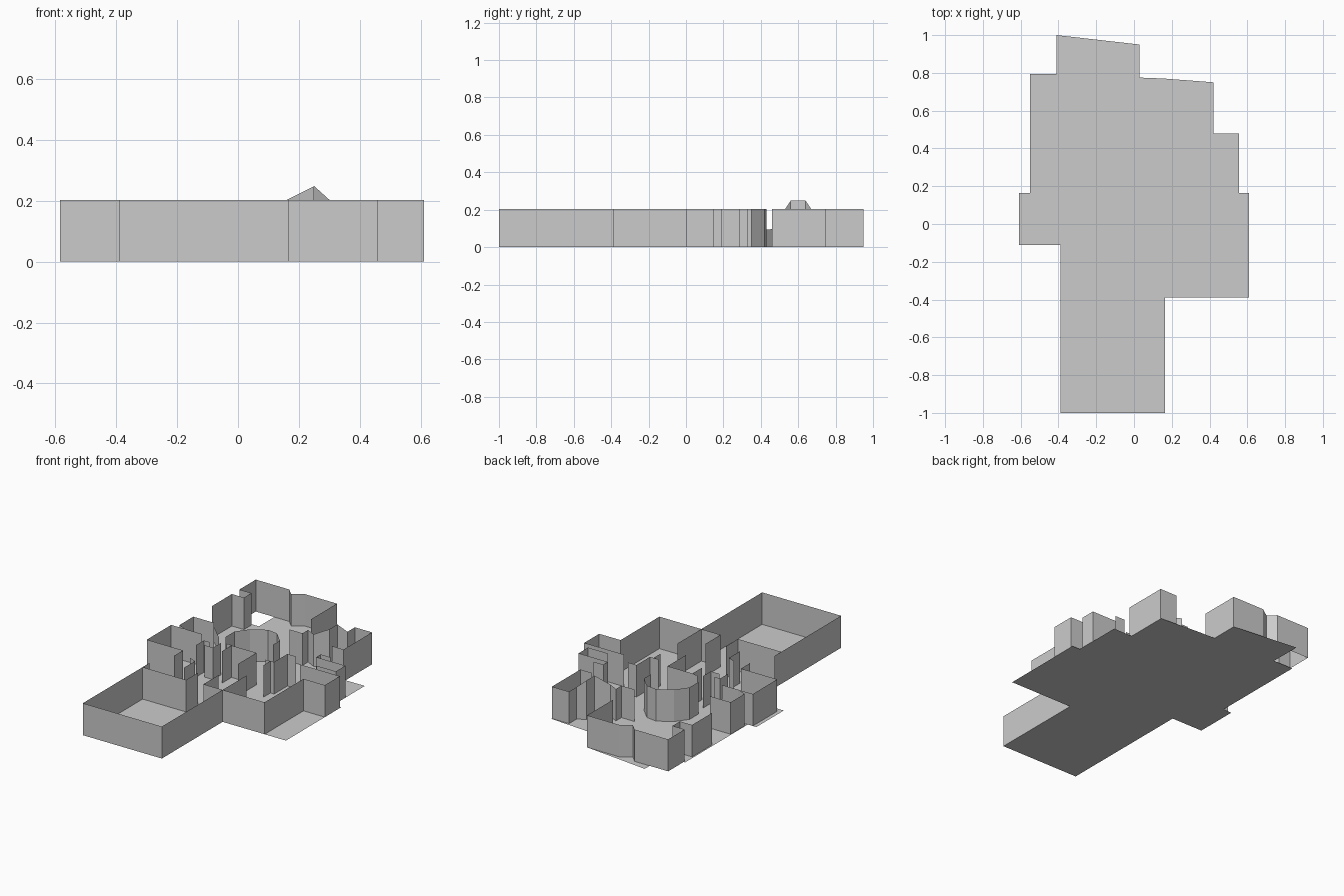
import bpy

H = 0.203  # wall height


def mesh(name, verts, faces):
    me = bpy.data.meshes.new(name)
    me.from_pydata(verts, [], faces)
    me.update()
    ob = bpy.data.objects.new(name, me)
    bpy.context.collection.objects.link(ob)


def wall(name, *pts):
    """Thin upright sheet along a plan path; optional third value is the top height."""
    n = len(pts)
    verts = [(p[0], p[1], 0) for p in pts]
    verts += [(p[0], p[1], p[2] if len(p) > 2 else H) for p in pts]
    mesh(name, verts, [(i, i + 1, n + i + 1, n + i) for i in range(n - 1)])


# Floor slab outline
floor = [(-.39, -1), (.165, -1), (.165, -.39), (.61, -.39), (.61, .165), (.555, .165),
         (.555, .48), (.42, .48), (.42, .75), (.16, .77), (.03, .775), (.03, .95),
         (-.41, 1), (-.41, .795), (-.55, .795), (-.55, .165), (-.61, .165),
         (-.61, -.11), (-.39, -.11)]
mesh("floor", [(x, y, 0) for x, y in floor], [tuple(range(len(floor)))])

# Front room, right room and right-hand outer walls
wall("front_room_wall", (-.085, -.28), (-.085, -.4), (-.39, -.4), (-.39, -1),
     (.165, -1), (.165, -.39), (.46, -.39), (.46, 0), (.61, 0), (.61, .15), (.33, .15))
wall("right_closet_wall", (.42, .19), (.555, .19), (.555, .285), (.42, .285), (.35, .285))
wall("front_door_wall", (.165, -.39), (.03, -.39), (.03, -.24))

# Rear right room with the raised bay corner
wall("rear_right_wall", (.34, .46), (.42, .46), (.42, .745), (.30, .745), (.30, .67),
     (.25, .64, .248), (.25, .56, .248), (.16, .53), (.10, .56), (.10, .505), (.01, .505))

# Rear room, dented back wall and left jog
wall("rear_room_wall", (.03, .69), (.03, .95), (-.195, .95), (-.26, .905), (-.305, .95),
     (-.54, .95), (-.54, .785), (-.455, .785), (-.455, .71), (-.54, .71), (-.54, .51))
wall("left_entry_slope", (-.54, .51, .1), (-.40, .38, .09))

# Left rooms
wall("left_closet_wall", (-.40, .33), (-.545, .33), (-.545, .19), (-.48, .165))
wall("left_room_wall", (-.37, .165), (-.585, .165), (-.585, -.08), (-.33, -.08), (-.33, -.17))

# Faceted central room, open to the front
wall("central_bay", (-.235, .21), (-.235, .30), (-.18, .375), (-.09, .43), (-.02, .42),
     (.05, .35), (.05, .28))

# Interior partitions
partitions = [
    [(-.15, .135), (.035, .135), (.035, -.05)],
    [(.13, .09), (.19, .09), (.19, .225), (.25, .225)],
    [(-.19, -.27), (-.19, -.16), (-.24, -.14)],
    [(-.31, .02), (-.31, .10), (-.27, .10)],
    [(-.27, .05), (-.21, .05), (-.21, .13)],
    [(-.18, .14), (-.14, .14), (-.14, .04)],
    [(.165, -.39), (.165, -.15)],
    [(.165, .02), (.165, .09)],
    [(-.39, -.4), (-.39, -.33)],
    [(.35, .285), (.35, .33), (.42, .33)],
]
for p in partitions:
    wall("partition", *p)
